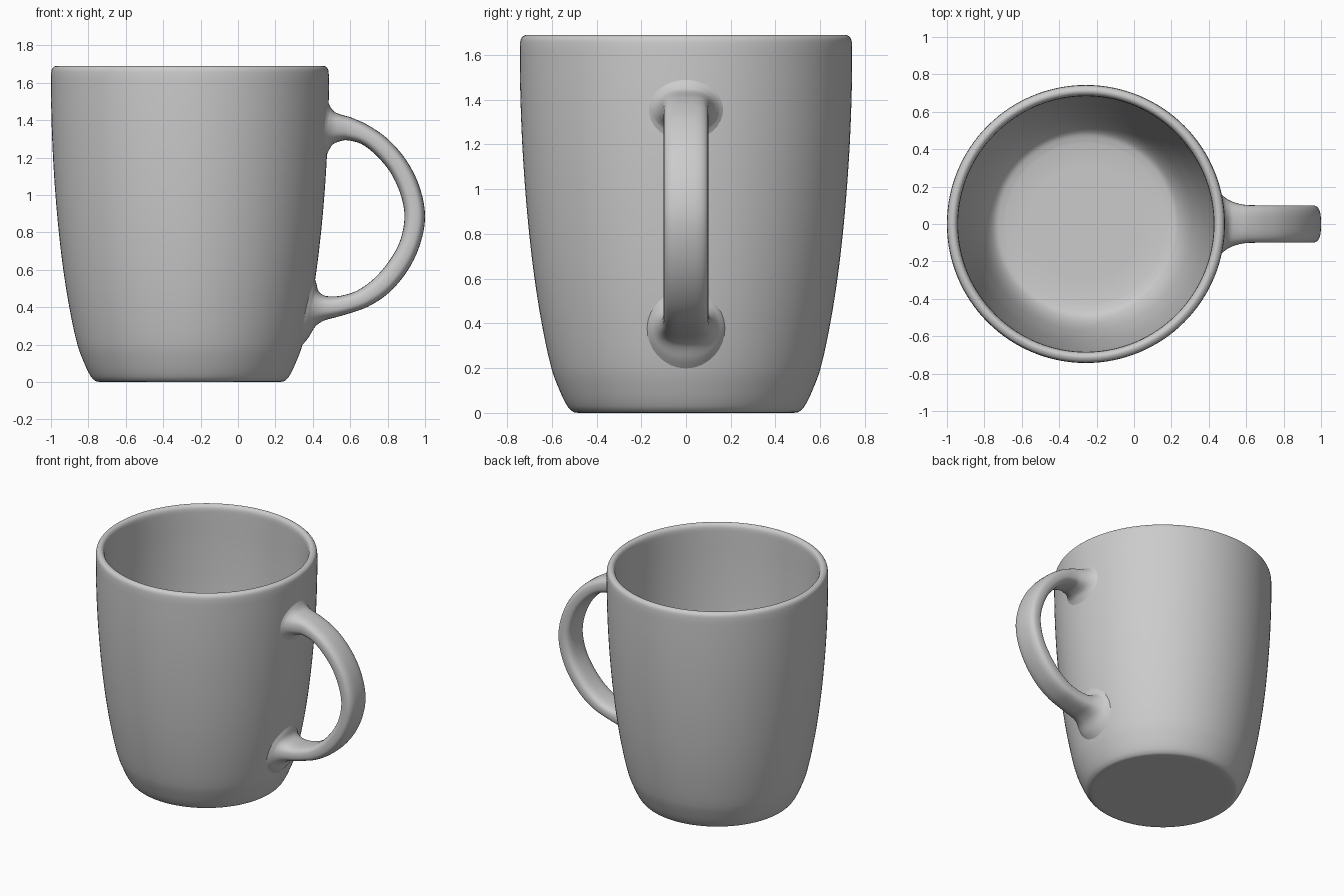
import bpy, bmesh, math
from mathutils import Vector

if "Cube" in bpy.data.objects:
    bpy.data.objects.remove(bpy.data.objects["Cube"])

AXIS_X = -0.257  # centre line of the cup


def spline(points, steps):
    """Smooth curve through points of any dimension (chord-length Hermite)."""
    p = [Vector(q) for q in points]
    t = [0.0]
    for a, b in zip(p, p[1:]):
        t.append(t[-1] + (b - a).length)
    last = len(p) - 1
    m = []
    for i in range(last + 1):
        a, b = max(i - 1, 0), min(i + 1, last)
        m.append((p[b] - p[a]) / (t[b] - t[a]))
    out = []
    for i in range(last):
        h = t[i + 1] - t[i]
        for k in range(steps):
            u = k / steps
            out.append(p[i] * (2*u**3 - 3*u**2 + 1) + m[i] * (h * (u**3 - 2*u**2 + u))
                       + p[i + 1] * (3*u**2 - 2*u**3) + m[i + 1] * (h * (u**3 - u**2)))
    out.append(p[last])
    return out


def loft(name, rings):
    """Skin a list of closed rings, cap both ends and shade smooth."""
    bm = bmesh.new()
    rows = [[bm.verts.new(c) for c in ring] for ring in rings]
    n = len(rows[0])
    for a, b in zip(rows, rows[1:]):
        for j in range(n):
            k = (j + 1) % n
            bm.faces.new((a[j], a[k], b[k], b[j]))
    bm.faces.new(rows[0])
    bm.faces.new(rows[-1])
    bmesh.ops.recalc_face_normals(bm, faces=bm.faces)
    for f in bm.faces:
        f.smooth = True
    me = bpy.data.meshes.new(name)
    bm.to_mesh(me)
    bm.free()
    ob = bpy.data.objects.new(name, me)
    bpy.context.collection.objects.link(ob)
    return ob


# Cup: one turned profile (radius, z), up the outside, over the rim, down inside
profile = [
    (0.48, 0.0), (0.505, 0.005), (0.53, 0.03), (0.565, 0.1), (0.602, 0.2),
    (0.645, 0.4), (0.677, 0.6), (0.701, 0.8), (0.719, 1.0), (0.732, 1.2),
    (0.74, 1.4), (0.743, 1.58), (0.742, 1.65), (0.735, 1.678), (0.715, 1.69),
    (0.698, 1.685), (0.687, 1.667), (0.684, 1.63), (0.682, 1.4), (0.672, 1.1),
    (0.65, 0.8), (0.618, 0.5), (0.58, 0.3), (0.54, 0.17), (0.49, 0.095),
    (0.43, 0.075)]
path = [Vector((0.3, 0)), Vector((0.46, 0))] + spline(profile, 4) + [Vector((0.3, 0.075))]
SEG = 128
loft("cup_body", [[(AXIS_X + r * math.cos(2*math.pi*j/SEG), r * math.sin(2*math.pi*j/SEG), z)
                   for j in range(SEG)] for r, z in path])

# Handle: stations of outer edge (x, z), inner edge (x, z) and half width,
# flaring where it melts into the cup
stations = [
    (0.472, 1.52, 0.464, 1.19, 0.19), (0.492, 1.475, 0.487, 1.24, 0.155),
    (0.515, 1.445, 0.507, 1.27, 0.13), (0.55, 1.43, 0.545, 1.287, 0.113),
    (0.61, 1.412, 0.585, 1.292, 0.102), (0.70, 1.37, 0.66, 1.272, 0.1),
    (0.80, 1.30, 0.735, 1.215, 0.1), (0.90, 1.185, 0.815, 1.12, 0.1),
    (0.97, 1.045, 0.87, 1.0, 0.1), (1.0, 0.89, 0.89, 0.885, 0.1),
    (0.975, 0.74, 0.87, 0.765, 0.1), (0.91, 0.60, 0.82, 0.665, 0.1),
    (0.81, 0.48, 0.735, 0.56, 0.1), (0.70, 0.405, 0.64, 0.49, 0.1),
    (0.60, 0.368, 0.56, 0.463, 0.102), (0.52, 0.345, 0.50, 0.457, 0.108),
    (0.46, 0.328, 0.457, 0.464, 0.118), (0.415, 0.298, 0.43, 0.487, 0.135),
    (0.375, 0.235, 0.418, 0.53, 0.16), (0.328, 0.18, 0.402, 0.58, 0.19)]
rings = []
for ox, oz, ix, iz, w in spline(stations, 5):
    flare = min(max((w - 0.1) / 0.05, 0), 1)
    e = 2 / (3 - flare)  # rounded box section easing to an ellipse
    ring = []
    for j in range(32):
        a = 2 * math.pi * j / 32
        c = math.copysign(abs(math.cos(a)) ** e, math.cos(a))
        y = w * math.copysign(abs(math.sin(a)) ** e, math.sin(a))
        wrap = flare * y * y / 1.4  # follow the curve of the cup
        ring.append(((ox + ix) / 2 + c * (ox - ix) / 2 - wrap, y,
                     (oz + iz) / 2 + c * (oz - iz) / 2))
    rings.append(ring)
loft("handle", rings)
